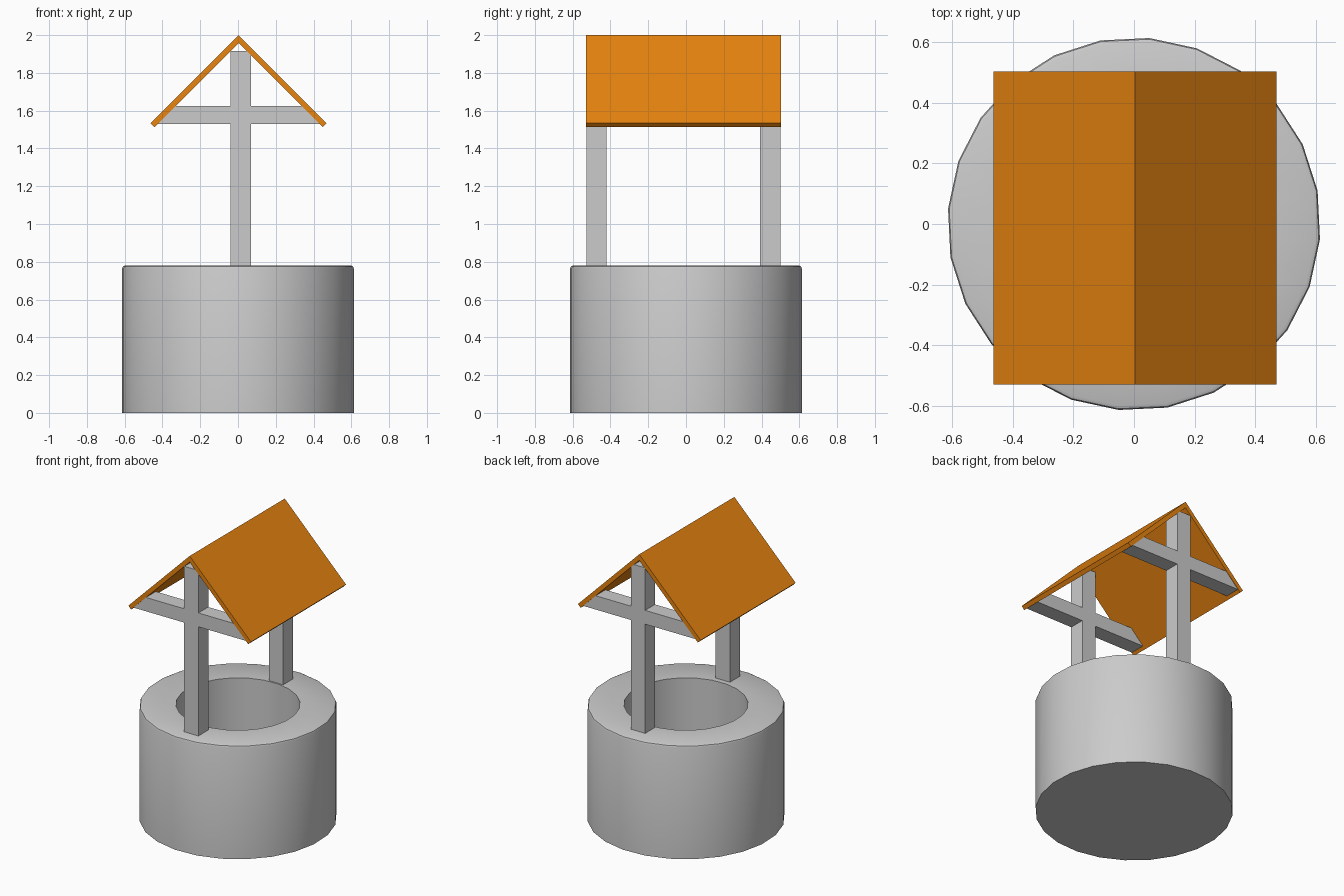
import bpy, bmesh, math
from mathutils import Matrix

if "Cube" in bpy.data.objects:
    bpy.data.objects.remove(bpy.data.objects["Cube"])


def make_object(name, bm, material=None):
    bmesh.ops.recalc_face_normals(bm, faces=bm.faces)
    mesh = bpy.data.meshes.new(name)
    bm.to_mesh(mesh)
    bm.free()
    obj = bpy.data.objects.new(name, mesh)
    bpy.context.collection.objects.link(obj)
    if material:
        mesh.materials.append(material)
    return obj


def extrude_profile(name, points, y0, y1, material=None):
    """Extrude a closed XZ outline along y."""
    bm = bmesh.new()
    face = bm.faces.new([bm.verts.new((x, y0, z)) for x, z in points])
    new = bmesh.ops.extrude_face_region(bm, geom=[face])["geom"]
    verts = [v for v in new if isinstance(v, bmesh.types.BMVert)]
    bmesh.ops.translate(bm, verts=verts, vec=(0, y1 - y0, 0))
    return make_object(name, bm, material)


# Stone wall: 24-sided drum with eased rim, hollow shaft and closed base
SIDES = 24
profile = [(0.615, 0.0), (0.615, 0.764), (0.611, 0.775), (0.600, 0.78),
           (0.387, 0.78), (0.387, 0.08)]
bm = bmesh.new()
rings = []
for r, z in profile:
    angles = [math.radians(10.3) + 2 * math.pi * i / SIDES for i in range(SIDES)]
    rings.append([bm.verts.new((r * math.cos(a), r * math.sin(a), z)) for a in angles])
for lower, upper in zip(rings, rings[1:]):
    for i in range(SIDES):
        j = (i + 1) % SIDES
        bm.faces.new((lower[i], lower[j], upper[j], upper[i]))
bm.faces.new(rings[0])
bm.faces.new(rings[-1])
wall = make_object("well_wall", bm)
bpy.context.view_layer.objects.active = wall
wall.select_set(True)
bpy.ops.object.shade_smooth_by_angle(angle=math.radians(40))

# Timber frames: post and crossbeam in one piece, beam ends cut to the roof pitch
frame = [(-0.04, 0.76), (0.068, 0.76), (0.068, 1.53), (0.44, 1.53),
         (0.345, 1.625), (0.068, 1.625), (0.068, 1.917), (-0.04, 1.917),
         (-0.04, 1.625), (-0.34, 1.625), (-0.435, 1.53), (-0.04, 1.53)]
for name, y0, y1 in (("front_frame", -0.527, -0.42), ("rear_frame", 0.393, 0.50)):
    extrude_profile(name, frame, y0, y1)

# Gabled roof: one folded board
orange = bpy.data.materials.new("roof_orange")
orange.diffuse_color = (0.8, 0.23, 0.005, 1)
orange.use_nodes = True
orange.node_tree.nodes["Principled BSDF"].inputs["Base Color"].default_value = orange.diffuse_color
cx = 0.003
roof = [(cx - 0.466, 1.534), (cx, 2.0), (cx + 0.466, 1.534),
        (cx + 0.445, 1.513), (cx, 1.958), (cx - 0.445, 1.513)]
extrude_profile("roof", roof, -0.529, 0.503, orange)
